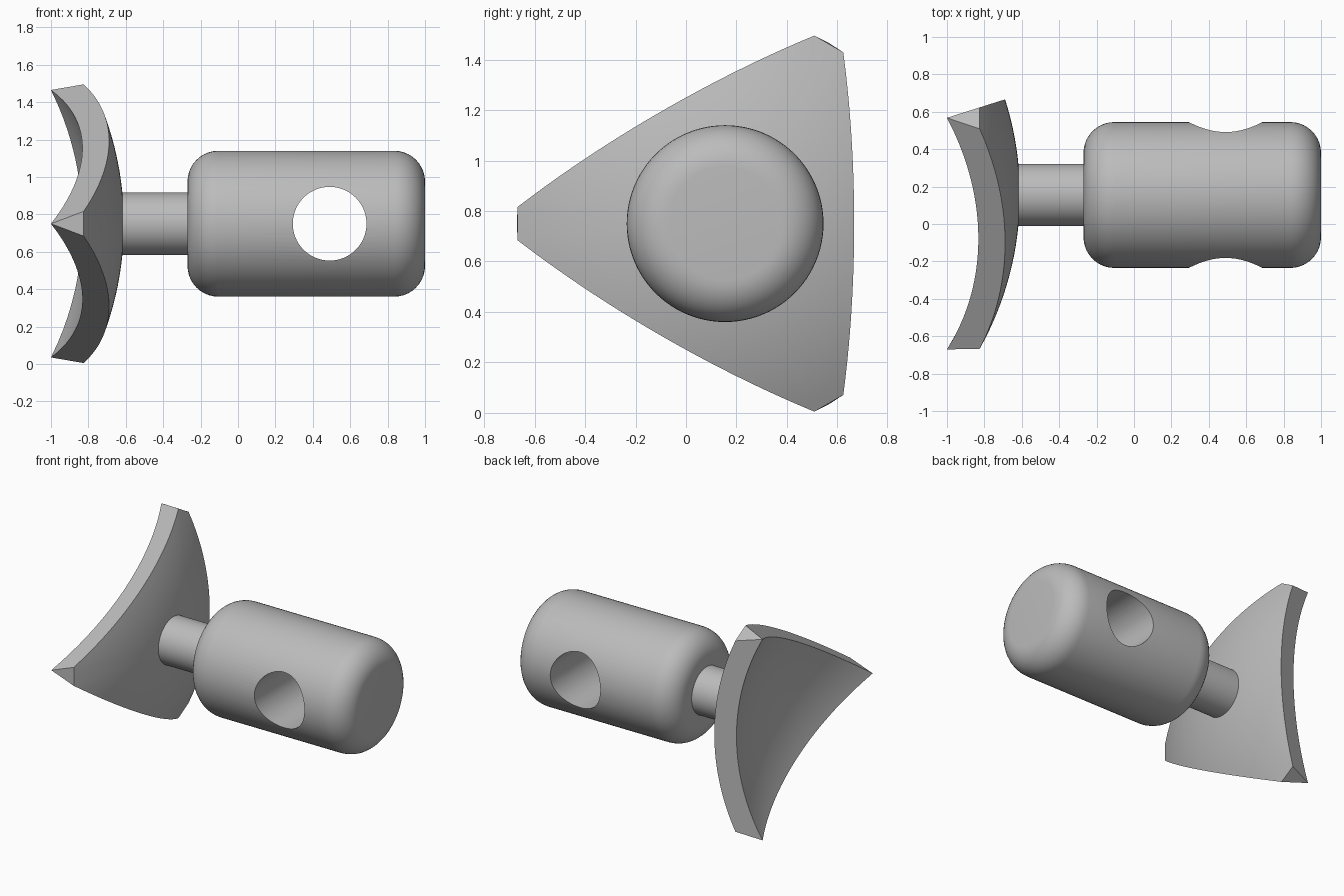
import bpy, bmesh
from math import sin, cos, tan, atan, pi, radians

cube = bpy.data.objects.get("Cube")
if cube:
    bpy.data.objects.remove(cube, do_unlink=True)

AXIS_Y, AXIS_Z = 0.155, 0.75

grey = bpy.data.materials.new("plain_grey")
grey.use_nodes = True
COLOUR = (0.5, 0.5, 0.5, 1)
grey.diffuse_color = COLOUR
grey.node_tree.nodes["Principled BSDF"].inputs["Base Color"].default_value = COLOUR


def finish(name, bm):
    """Turn a bmesh into a named object with the grey material."""
    bmesh.ops.recalc_face_normals(bm, faces=bm.faces)
    mesh = bpy.data.meshes.new(name)
    bm.to_mesh(mesh)
    bm.free()
    obj = bpy.data.objects.new(name, mesh)
    bpy.context.collection.objects.link(obj)
    mesh.materials.append(grey)
    return obj


def smooth(obj):
    bpy.ops.object.select_all(action="DESELECT")
    obj.select_set(True)
    bpy.context.view_layer.objects.active = obj
    bpy.ops.object.shade_smooth_by_angle(angle=radians(30))


def lathe(name, profile, segments=96):
    """Revolve (x, radius) points about the long axis, closing both ends."""
    bm = bmesh.new()
    rings = [[bm.verts.new((x, AXIS_Y + r * cos(2 * pi * i / segments),
                            AXIS_Z + r * sin(2 * pi * i / segments)))
              for i in range(segments)] for x, r in profile]
    for a, b in zip(rings, rings[1:]):
        for i in range(segments):
            j = (i + 1) % segments
            bm.faces.new((a[i], a[j], b[j], b[i]))
    bm.faces.new(rings[0])
    bm.faces.new(rings[-1])
    return finish(name, bm)


# Rounded body
RADIUS, FILLET, LEFT, RIGHT, STEPS = 0.39, 0.165, -0.27, 1.0, 10
quarter = [(FILLET * (1 - sin(pi / 2 * i / STEPS)),
            RADIUS - FILLET * (1 - cos(pi / 2 * i / STEPS))) for i in range(STEPS + 1)]
profile = [(LEFT + dx, r) for dx, r in reversed(quarter)]
profile = sorted(profile) + sorted((RIGHT - dx, r) for dx, r in quarter)
body = lathe("body", profile)

# Cross hole through the body
bpy.ops.mesh.primitive_cylinder_add(vertices=96, radius=0.197, depth=2,
                                    location=(0.49, AXIS_Y, AXIS_Z),
                                    rotation=(pi / 2, 0, 0))
cutter = bpy.context.object
cutter.name = "hole_cutter"
cutter.hide_render = True
mod = body.modifiers.new("cross_hole", "BOOLEAN")
mod.operation = "DIFFERENCE"
mod.solver = "EXACT"
mod.object = cutter
bpy.context.view_layer.objects.active = body
bpy.ops.object.modifier_apply(modifier=mod.name)
bpy.data.objects.remove(cutter, do_unlink=True)
smooth(body)

# Neck
neck = lathe("neck", [(-0.68, 0.167), (-0.2, 0.167)], 64)
smooth(neck)

# Dished triangular plate: a slab of a hollow sphere cut by planes through its centre
CENTRE_X, SLOPE = -2.3, 0.3175
EDGE_STEPS, RINGS = 32, 16


def dish(bm, radius, blunt):
    """Fan of rings filling a spherical triangle; returns its three rim edges."""
    def vert(theta, phi):
        r = radius * sin(theta)
        return bm.verts.new((CENTRE_X + radius * cos(theta),
                             AXIS_Y - r * cos(phi), AXIS_Z + r * sin(phi)))
    spokes = []
    for side in range(3):
        last = EDGE_STEPS if blunt else EDGE_STEPS - 1
        for i in range(last + 1):
            local = blunt + (2 * pi / 3 - 2 * blunt) * i / EDGE_STEPS
            theta = atan(SLOPE / cos(local - pi / 3))
            phi = side * 2 * pi / 3 + local
            spokes.append([vert(theta * k / RINGS, phi) for k in range(1, RINGS + 1)])
    pole = vert(0, 0)
    for a, b in zip(spokes, spokes[1:] + spokes[:1]):
        bm.faces.new((pole, a[0], b[0]))
        for k in range(RINGS - 1):
            bm.faces.new((a[k], a[k + 1], b[k + 1], b[k]))
    rim = [s[-1] for s in spokes]
    step = len(rim) // 3
    return [[rim[(side * step + i) % len(rim)] for i in range(EDGE_STEPS + 1)]
            for side in range(3)]


bm = bmesh.new()
outer = dish(bm, 1.69, radians(4.6))
inner = dish(bm, 1.54, 0)
for side in range(3):
    o, n = outer[side], inner[side]
    for i in range(EDGE_STEPS):
        bm.faces.new((o[i], o[i + 1], n[i + 1], n[i]))
    # Small blunt facet at each corner
    bm.faces.new((o[-1], outer[(side + 1) % 3][0], n[-1]))
plate = finish("triangular_plate", bm)
smooth(plate)
